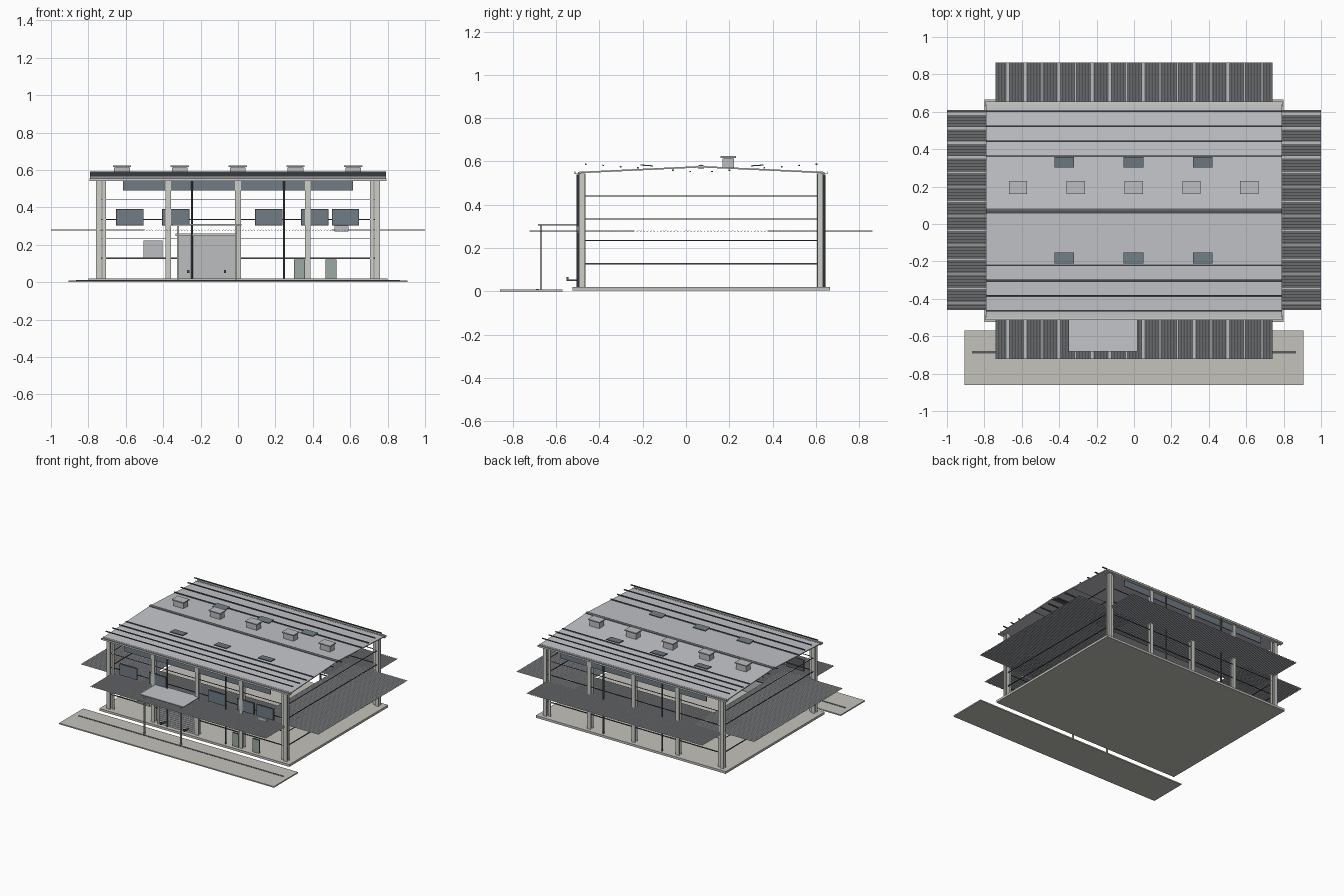
import bpy, math
from mathutils import Matrix

if "Cube" in bpy.data.objects:
    bpy.data.objects.remove(bpy.data.objects["Cube"])


def mat(name, r, g, b):
    m = bpy.data.materials.new(name)
    m.diffuse_color = (r, g, b, 1)
    m.use_nodes = True
    m.node_tree.nodes["Principled BSDF"].inputs["Base Color"].default_value = m.diffuse_color
    return m


CONCRETE = mat("concrete", .55, .54, .50)
STEEL = mat("pale_steel", .62, .62, .58)
SHEET = mat("grey_sheet", .50, .51, .53)
ROOF = mat("roof_sheet", .55, .56, .59)
DARK = mat("dark_trim", .10, .11, .12)
GLASS = mat("glass", .16, .20, .23)
DOOR = mat("green_door", .33, .40, .36)

FRONT, BACK, END, RIDGE = -.48, .62, .745, .07


def mesh(name, verts, faces, m):
    me = bpy.data.meshes.new(name)
    me.from_pydata(verts, [], faces)
    ob = bpy.data.objects.new(name, me)
    bpy.context.collection.objects.link(ob)
    me.materials.append(m)
    return ob


def box(name, x0, x1, y0, y1, z0, z1, m, tilt=0):
    hx, hy, hz = (x1 - x0) / 2, (y1 - y0) / 2, (z1 - z0) / 2
    v = [(sx * hx, sy * hy, sz * hz) for sx in (-1, 1) for sy in (-1, 1) for sz in (-1, 1)]
    f = [(0, 1, 3, 2), (4, 6, 7, 5), (0, 4, 5, 1), (2, 3, 7, 6), (0, 2, 6, 4), (1, 5, 7, 3)]
    ob = mesh(name, v, f, m)
    ob.location = ((x0 + x1) / 2, (y0 + y1) / 2, (z0 + z1) / 2)
    ob.rotation_euler.x = tilt
    return ob


def extrude_x(name, prof, x0, x1, m):
    # closed (y, z) profile pulled along x
    n = len(prof)
    v = [(x, y, z) for x in (x0, x1) for y, z in prof]
    f = [(i, (i + 1) % n, n + (i + 1) % n, n + i) for i in range(n)]
    return mesh(name, v, f + [tuple(range(n))[::-1], tuple(range(n, 2 * n))], m)


def pipe(name, x, y, z0, z1, r, m):
    n = 10
    c = [(x + r * math.cos(2 * math.pi * i / n), y + r * math.sin(2 * math.pi * i / n)) for i in range(n)]
    v = [(a, b, z) for z in (z0, z1) for a, b in c]
    f = [(i, (i + 1) % n, n + (i + 1) % n, n + i) for i in range(n)]
    return mesh(name, v, f + [tuple(range(n))[::-1], tuple(range(n, 2 * n))], m)


def corrugated(name, length, width, loc, turn):
    # flat-lying ribbed sheet: trapezoid ribs repeated along its length
    count = round(length / .0155)
    p = length / count
    pts = []
    for i in range(count):
        s = -length / 2 + i * p
        pts += [(s, -.002), (s + .35 * p, -.002), (s + .5 * p, .002), (s + .85 * p, .002)]
    pts.append((length / 2, -.002))
    v = [(a, b, z) for a, z in pts for b in (-width / 2, width / 2)]
    f = [(2 * i, 2 * i + 2, 2 * i + 3, 2 * i + 1) for i in range(len(pts) - 1)]
    ob = mesh(name, v, f, SHEET)
    ob.location = loc
    ob.rotation_euler.z = turn
    s = ob.modifiers.new("thickness", "SOLIDIFY")
    s.thickness = .001
    return ob


# ground slab, apron and drain
box("floor_slab", -.80, .80, -.525, .665, .003, .02, CONCRETE)
box("apron", -.905, .905, -.86, -.57, 0, .009, CONCRETE)
box("apron_drain", -.865, .865, -.692, -.678, .009, .011, DARK)

# H-section columns along both long sides
for side, y in (("front", FRONT), ("back", BACK)):
    for x in (-END, -.372, 0, .372, END):
        for dy in (-.0135, .0135):
            box(f"{side}_column_flange", x - .015, x + .015, y + dy - .0025, y + dy + .0025, .02, .545, STEEL)
        box(f"{side}_column_web", x - .003, x + .003, y - .011, y + .011, .02, .545, STEEL)
    out = -1 if side == "front" else 1
    # corner trims, downpipes, clerestory strip, gutter
    for s in (-1, 1):
        box(f"{side}_corner_trim", s * .715 - .009, s * .715 + .009, y - .003, y + .003, .02, .545, STEEL)
        pipe(f"{side}_downpipe", s * .247, y + out * .02, .02, .54, .0055, DARK)
    box(f"{side}_clerestory", -.615, .615, y - .003 + out * .006, y + .003 + out * .006, .49, .54, GLASS)
    g = y + out * .02
    box(f"{side}_gutter_base", -.795, .795, g - .014, g + .014, .541, .544, STEEL)
    for dy in (-.0125, .0125):
        box(f"{side}_gutter_lip", -.795, .795, g + dy - .0015, g + dy + .0015, .541, .554, STEEL)

# wall rails
for z, t in ((.128, .003), (.235, .0015), (.335, .0025), (.44, .0015)):
    for y in (FRONT, BACK):
        box("long_wall_rail", -.73, .73, y - .003, y + .003, z - t, z + t, DARK)
    for x in (-END, END):
        box("end_wall_rail", x - .003, x + .003, -.465, .605, z - t, z + t, DARK)

# ribbed sheets lying flat at mid height
for y in (FRONT, BACK):
    corrugated("long_ribbed_sheet", 1.48, .485, (0, y, .28), 0)
for x in (-.75, .75):
    corrugated("end_ribbed_sheet", 1.07, .50, (x, .075, .28), math.pi / 2)

# shallow gable roof and ridge cap
extrude_x("roof", [(-.50, .545), (RIDGE, .572), (.64, .545), (.64, .552), (RIDGE, .579), (-.50, .552)],
          -.79, .79, ROOF)
extrude_x("ridge_cap", [(RIDGE - .014, .568), (RIDGE + .014, .568), (RIDGE + .014, .581),
                        (RIDGE, .585), (RIDGE - .014, .581)], -.79, .79, DARK)

# roof seams and skylights, set on planes that rise towards the eaves
for s in (-1, 1):
    for i in range(7):
        d = .05 + .0805 * i
        y, z = RIDGE + s * d, .5695 + .07 * (d - .28)
        box("roof_seam", -.79, .79, y - .004, y + .004, z - .003, z + .003, DARK, s * .07)
    y = -.182 if s < 0 else .33
    for x in (-.373, -.003, .368):
        box("skylight", x - .053, x + .053, y - .029, y + .029, .579, .584, GLASS, s * .07)

# roof vents
for i in range(5):
    x = -.62 + .309 * i
    box("vent_body", x - .042, x + .042, .168, .222, .568, .614, SHEET)
    box("vent_cap", x - .049, x + .049, .16, .23, .617, .625, SHEET)
    box("vent_neck", x - .036, x + .036, .175, .215, .612, .618, DARK)

# front windows
W = FRONT - .012
for x in (-.578, -.333, .165, .41, .575):
    box("window_frame", x - .073, x + .073, W - .002, W + .006, .303, .391, DARK)
    box("window_pane", x - .069, x + .069, W - .004, W, .307, .387, GLASS)

# personnel doors, wall louvre and wall unit
for x in (.328, .497):
    box("door_frame", x - .029, x + .029, W - .002, W + .006, .02, .122, DARK)
    box("personnel_door", x - .026, x + .026, W - .005, W, .02, .119, DOOR)
box("wall_louvre", -.505, -.405, W - .003, W + .004, .128, .222, SHEET)
for i in range(9):
    box("louvre_blade", -.50, -.41, W - .006, W - .002, .134 + i * .0095, .138 + i * .0095, SHEET)
box("wall_unit", .515, .59, W - .012, W + .006, .27, .302, SHEET)

# roller door with slats, header and guides
box("roller_door", -.32, -.012, W, W + .005, .02, .25, SHEET)
for i in range(15):
    z = .024 + i * .015
    box("roller_slat", -.316, -.016, W - .004, W + .001, z, z + .011, SHEET)
box("roller_header", -.335, .003, W - .012, W + .006, .248, .26, STEEL)
for x in (-.322, -.010):
    box("roller_guide", x - .005, x + .005, W - .007, W + .006, .02, .25, STEEL)

# canopy with posts
box("canopy", -.35, .018, -.683, -.483, .304, .311, ROOF)
for x in (-.32, -.012):
    box("canopy_post", x - .005, x + .005, -.675, -.665, .005, .304, STEEL)

# dock bumpers
for x in (-.266, -.07):
    box("bumper_arm", x - .006, x + .006, -.55, W, .048, .054, DARK)
    box("bumper_pad", x - .006, x + .006, -.552, -.543, .048, .066, DARK)
